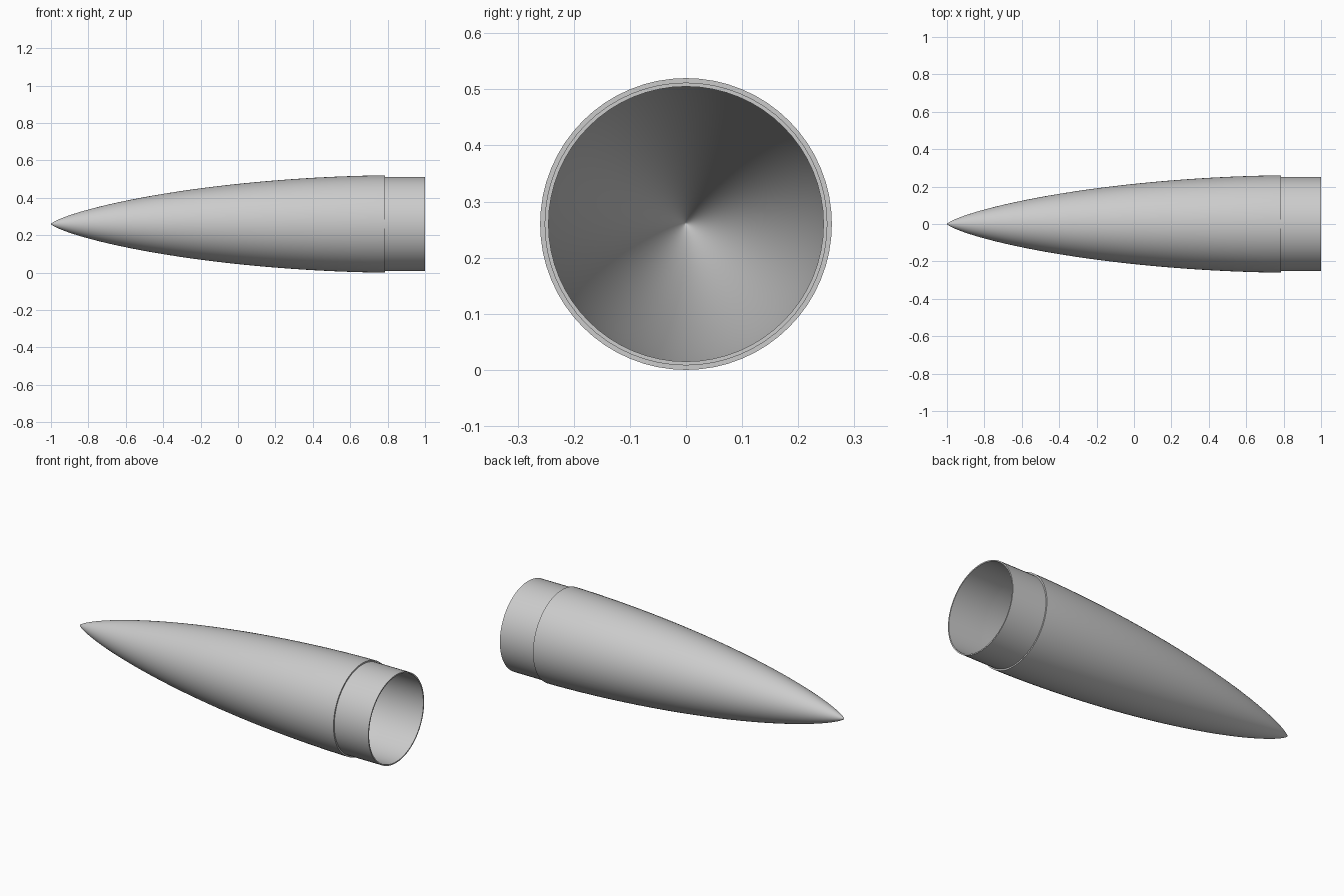
import bpy, bmesh, math
from mathutils import Matrix, Vector

cube = bpy.data.objects.get("Cube")
if cube:
    bpy.data.objects.remove(cube, do_unlink=True)

RADIUS = 0.26        # widest part of the nose
BASE_X = 0.785       # where the nose meets the shoulder
SIDES = 64
STEPS = 40

grey = bpy.data.materials.new("light_grey")
grey.use_nodes = True
colour = (0.6, 0.6, 0.6, 1)
grey.diffuse_color = colour
grey.node_tree.nodes["Principled BSDF"].inputs["Base Color"].default_value = colour


def ogive(tip_x, radius):
    """Low-drag nose curve from the tip to the base, as (x, r) points."""
    points = []
    for i in range(STEPS + 1):
        t = math.pi * i / STEPS
        x = tip_x + (BASE_X - tip_x) * (1 - math.cos(t)) / 2
        area = t - math.sin(2 * t) / 2 + math.sin(t) ** 3 / 3
        points.append((x, radius * math.sqrt(max(area, 0) / math.pi)))
    return points


def lathe(name, profile, closed=False):
    """Spin an (x, r) profile around the long axis."""
    bm = bmesh.new()
    verts = [bm.verts.new((x, 0, r)) for x, r in profile]
    edges = [bm.edges.new(pair) for pair in zip(verts, verts[1:])]
    if closed:
        edges.append(bm.edges.new((verts[-1], verts[0])))
    bmesh.ops.spin(bm, geom=verts + edges, cent=(0, 0, 0), axis=(1, 0, 0),
                   angle=math.tau, steps=SIDES, use_duplicate=False)
    bmesh.ops.remove_doubles(bm, verts=bm.verts, dist=0.00002)
    bmesh.ops.recalc_face_normals(bm, faces=bm.faces)
    bmesh.ops.transform(bm, matrix=Matrix.Translation(Vector((0, 0, RADIUS))),
                        verts=bm.verts)
    mesh = bpy.data.meshes.new(name)
    bm.to_mesh(mesh)
    bm.free()
    mesh.materials.append(grey)
    obj = bpy.data.objects.new(name, mesh)
    bpy.context.collection.objects.link(obj)
    bpy.ops.object.select_all(action="DESELECT")
    obj.select_set(True)
    bpy.context.view_layer.objects.active = obj
    bpy.ops.object.shade_smooth_by_angle(angle=math.radians(30))
    return obj


# Hollow nose: outer skin, base rim, inner skin back to the tip
lathe("nose_cone", ogive(-1, RADIUS) + ogive(-0.97, 0.249)[::-1])

# Open shoulder tube, slightly narrower than the nose
lathe("shoulder", [(BASE_X, 0.252), (1, 0.252), (1, 0.245), (BASE_X, 0.245)],
      closed=True)
